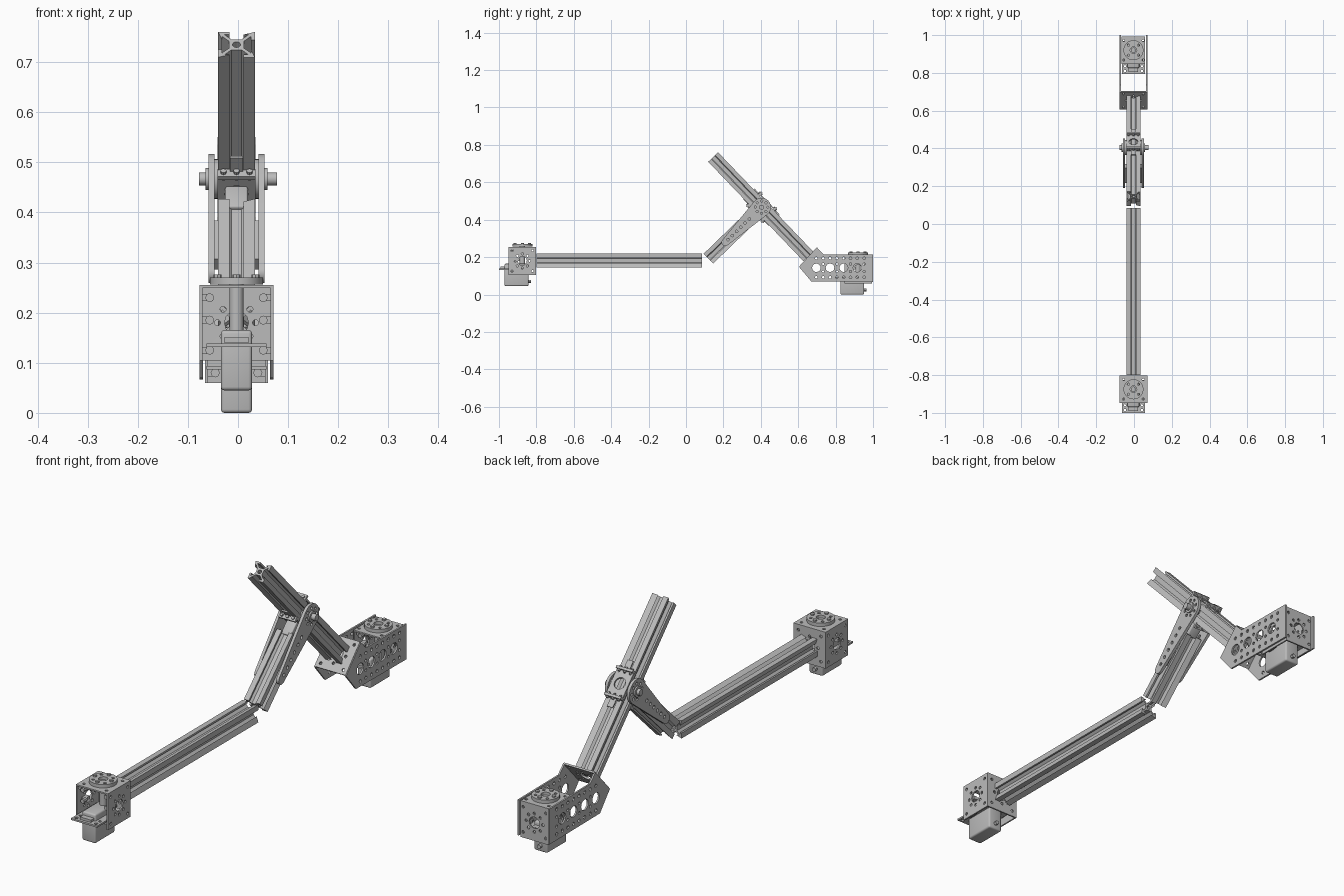
import bpy, bmesh, math
from math import cos, sin, pi, radians
from mathutils import Matrix, Vector

if "Cube" in bpy.data.objects:
    bpy.data.objects.remove(bpy.data.objects["Cube"], do_unlink=True)

GREY = (0.5, 0.5, 0.5, 1)
metal = bpy.data.materials.new("plain grey")
metal.use_nodes = True
metal.diffuse_color = GREY
metal.node_tree.nodes["Principled BSDF"].inputs["Base Color"].default_value = GREY

X, Y, Z = Vector((1, 0, 0)), Vector((0, 1, 0)), Vector((0, 0, 1))
CX = -0.003  # centre plane of the arm


def frame(origin, u, v):
    """Matrix whose local x and y run along u and v."""
    u, v = u.normalized(), v.normalized()
    m = Matrix((u, v, u.cross(v))).transposed().to_4x4()
    m.translation = Vector(origin)
    return m


def finish(name, bm, matrix):
    bmesh.ops.transform(bm, matrix=matrix, verts=bm.verts)
    bmesh.ops.recalc_face_normals(bm, faces=bm.faces)
    mesh = bpy.data.meshes.new(name)
    bm.to_mesh(mesh)
    bm.free()
    mesh.materials.clear()
    mesh.materials.append(metal)
    mesh.shade_smooth()
    mesh.set_sharp_from_angle(angle=radians(30))
    obj = bpy.data.objects.new(name, mesh)
    bpy.context.scene.collection.objects.link(obj)
    return obj


def circle(u, v, r, n=12):
    return [(u + r * cos(2 * pi * i / n), v + r * sin(2 * pi * i / n)) for i in range(n)]


def plate(name, outline, holes, thick, matrix):
    """Extruded flat outline with round holes (u, v, radius)."""
    curve = bpy.data.curves.new(name + " outline", "CURVE")
    curve.dimensions = "2D"
    curve.fill_mode = "BOTH"
    curve.extrude = thick / 2
    for loop in [outline] + [circle(*h) for h in holes]:
        spline = curve.splines.new("POLY")
        spline.points.add(len(loop) - 1)
        for p, (u, v) in zip(spline.points, loop):
            p.co = (u, v, 0, 1)
        spline.use_cyclic_u = True
    temp = bpy.data.objects.new(name + " temp", curve)
    bpy.context.scene.collection.objects.link(temp)
    bpy.context.view_layer.update()
    graph = bpy.context.evaluated_depsgraph_get()
    mesh = bpy.data.meshes.new_from_object(temp.evaluated_get(graph))
    bm = bmesh.new()
    bm.from_mesh(mesh)
    bmesh.ops.remove_doubles(bm, verts=bm.verts, dist=0.00001)
    bpy.data.objects.remove(temp, do_unlink=True)
    bpy.data.curves.remove(curve)
    bpy.data.meshes.remove(mesh)
    return finish(name, bm, matrix)


def rect(w, h):
    return [(-w / 2, -h / 2), (w / 2, -h / 2), (w / 2, h / 2), (-w / 2, h / 2)]


def block(name, size, matrix, bevel=0.0):
    bm = bmesh.new()
    bmesh.ops.create_cube(bm, size=1)
    bmesh.ops.scale(bm, vec=size, verts=bm.verts)
    if bevel:
        bmesh.ops.bevel(bm, geom=bm.edges[:], offset=bevel, segments=3, profile=0.5, affect="EDGES")
    return finish(name, bm, matrix)


def rod(name, r, a, b, n=24):
    a, b = Vector(a), Vector(b)
    bm = bmesh.new()
    bmesh.ops.create_cone(bm, cap_ends=True, segments=n, radius1=r, radius2=r, depth=(b - a).length)
    turn = Z.rotation_difference(b - a).to_matrix().to_4x4()
    return finish(name, bm, Matrix.Translation((a + b) / 2) @ turn)


def hub_holes(u=0, v=0, corners=0.055):
    """Large bore with a ring of eight screw holes and four corner holes."""
    holes = [(u, v, 0.024)]
    holes += [(*p, 0.006) for p in circle(u, v, 0.038, 8)]
    holes += [(u + i * corners, v + j * corners, 0.006) for i in (-1, 1) for j in (-1, 1)]
    return holes


def rail(name, start, end):
    """Slotted square extrusion with four corner lips."""
    quarter = [(0.0365, 0.014), (0.0365, 0.0365), (0.014, 0.0365), (0.014, 0.029),
               (0.024, 0.029), (0.010, 0.015), (-0.010, 0.015), (-0.024, 0.029),
               (-0.014, 0.029), (-0.014, 0.0365)]
    # One corner lip and the slot that follows it, turned four times
    section = []
    for k in range(4):
        c, s = round(cos(k * pi / 2)), round(sin(k * pi / 2))
        section += [(c * u - s * v, s * u + c * v) for u, v in quarter[1:8]]
        u, v = quarter[8]
        section.append((c * u - s * v, s * u + c * v))
    start, end = Vector(start), Vector(end)
    axis = (end - start).normalized()
    return plate(name, section, [(0, 0, 0.008)], (end - start).length,
                 frame((start + end) / 2, X, axis.cross(X)))


def servo_mount(label, y, z, w):
    """Open channel holding a motor, with its hub on top; z is the channel base."""
    side = 0.147
    for s, tag in ((-1, "right"), (1, "left")):
        plate(f"{label}_{tag}_side", rect(side, 0.15), hub_holes(), 0.006,
              frame((CX + s * (w / 2 - 0.003), y, z + 0.075), Y, Z))
        for h in (0.02, 0.08, 0.125):
            rod(f"{label}_{tag}_screw", 0.009, (CX + s * (w / 2 - 0.02), y - 0.06, z + h),
                (CX + s * (w / 2 - 0.02), y - 0.035, z + h), 8)
            block(f"{label}_{tag}_standoff", (0.018, 0.03, 0.014),
                  Matrix.Translation((CX + s * (w / 2 - 0.014), y - 0.03, z + h)))
    plate(f"{label}_web", rect(w, 0.15), hub_holes(corners=0.052), 0.006,
          frame((CX, y + 0.0705, z + 0.075), X, Z))
    plate(f"{label}_top", rect(w, side), hub_holes(corners=0.052), 0.006,
          frame((CX, y, z + 0.147), X, Y))
    # Motor, its tray and output shaft
    tray = [(u, -0.085, 0.006) for u in (-0.045, -0.02, 0.02, 0.045)]
    tray += [(u, -0.11, 0.007) for u in (-0.045, 0.045)]
    plate(f"{label}_tray", [(-0.06, -0.125), (0.06, -0.125), (0.06, 0.05), (-0.06, 0.05)],
          tray, 0.007, frame((CX, y, z + 0.03), X, Y))
    block(f"{label}_motor", (0.062, 0.128, 0.12), Matrix.Translation((CX, y - 0.031, z)), 0.007)
    block(f"{label}_motor_ears", (0.05, 0.17, 0.01), Matrix.Translation((CX, y - 0.031, z + 0.04)))
    rod(f"{label}_cable_boss", 0.008, (CX, y + 0.03, z - 0.035), (CX, y + 0.045, z - 0.035), 12)
    rod(f"{label}_shaft", 0.014, (CX, y, z + 0.05), (CX, y, z + 0.155))
    # Turning hub
    ring = [(*p, 0.006) for p in circle(0, 0, 0.038, 8)] + [(0, 0, 0.018)]
    plate(f"{label}_hub", circle(0, 0, 0.053, 32), ring, 0.014, frame((CX, y, z + 0.158), X, Y))
    for u, v in circle(0, 0, 0.038, 4):
        rod(f"{label}_hub_screw", 0.008, (CX + u, y + v, z + 0.16), (CX + u, y + v, z + 0.171), 8)


# Rails: long base arm, short middle arm and the crossing upper arm
joint = Vector((CX, 0.404, 0.467))
top, foot = Vector((CX, 0.145, 0.735)), Vector((CX, 0.655, 0.203))
low = Vector((CX, 0.12, 0.192))
rail("long_rail", (CX, -0.80, 0.182), (CX, 0.085, 0.182))
reach = (joint - low).normalized()
rail("middle_rail", low, joint - reach * 0.095)
rail("upper_rail", top, foot)

# End mounts
servo_mount("front_mount", -0.875, 0.105, 0.147)
servo_mount("rear_mount", 0.92, 0.06, 0.125)

# Long rear side plates and the slanted plate closing them
outline = [(0.605, 0.147), (0.67, 0.07), (1.0, 0.067), (1.0, 0.213), (0.735, 0.215), (0.70, 0.25)]
holes = [(0.697 + 0.073 * i, 0.143, 0.023) for i in range(4)]
holes += [(0.697 + 0.0365 * i, 0.143 + 0.051 * j, 0.007) for i in range(8) for j in (-1, 1)]
holes += [(0.7335 + 0.073 * i, 0.143 + 0.02 * j, 0.006) for i in range(4) for j in (-1, 1)]
for s, tag in ((-1, "right"), (1, "left")):
    plate(f"rear_{tag}_plate", outline, holes, 0.007, frame((CX + s * 0.07, 0, 0), Y, Z))
plate("slanted_plate", rect(0.14, 0.14), hub_holes(corners=0.052), 0.007,
      frame((CX, 0.655, 0.199), X, Vector((0, 0.095, 0.103))))

# Tapered hinge arms either side of the middle rail
big, small, span = 0.05, 0.02, 0.27
lean = math.asin((big - small) / span)


def arc(u, r, a, b, n=12):
    return [(u + r * cos(a + (b - a) * i / n), r * sin(a + (b - a) * i / n)) for i in range(n + 1)]


turn = pi / 2 + lean
taper = arc(0, big, -turn, turn) + arc(-span, small, turn, 2 * pi - turn)
arm_holes = [(-0.09 - 0.032 * i, 0, 0.007) for i in range(6)]
arm_holes += [(*p, 0.006) for p in circle(0, 0, 0.033, 8)]
for s, tag in ((-1, "right"), (1, "left")):
    plate(f"hinge_{tag}_arm", taper, arm_holes, 0.012,
          frame(joint + X * s * 0.05, reach, X.cross(reach)))
    block(f"hinge_{tag}_spacer", (0.01, 0.11, 0.03),
          frame(joint - reach * 0.19 + X * s * 0.04, X, reach))
    rod(f"hinge_{tag}_disc", 0.04, joint + X * s * 0.036, joint + X * s * 0.046)
    rod(f"hinge_{tag}_collar", 0.022, joint + X * s * 0.05, joint + X * s * 0.062)
rod("hinge_pin", 0.013, (-0.078, *joint.yz), (0.078, *joint.yz))

# Clamp gripping the upper rail at the hinge
along = (foot - top).normalized()
out = X.cross(along)
clamp_holes = [(i * 0.026, j * 0.046, 0.005) for i in (-1, 0, 1) for j in (-1, 1)]
for s, tag in ((-1, "upper"), (1, "lower")):
    for t in (-1, 1):
        spot = joint + along * s * 0.056 + out * t * 0.046
        block(f"clamp_{tag}_flange", (0.076, 0.022, 0.01), frame(spot, X, out))
        block(f"clamp_{tag}_tab", (0.026, 0.006, 0.045),
              frame(joint + along * s * 0.075 + out * t * 0.039, X, out))
        for i in (-1, 0, 1):
            rod(f"clamp_{tag}_screw", 0.006, spot + X * i * 0.026 - along * 0.011,
                spot + X * i * 0.026 + along * 0.011, 8)
for t, tag in ((-1, "inner"), (1, "outer")):
    plate(f"clamp_{tag}_face", rect(0.076, 0.11), hub_holes(corners=0.031)[:1] + clamp_holes, 0.007,
          frame(joint + out * t * 0.041, X, along))
block("hinge_block", (0.045, 0.06, 0.045), frame(joint - reach * 0.073, X, reach), 0.004)
